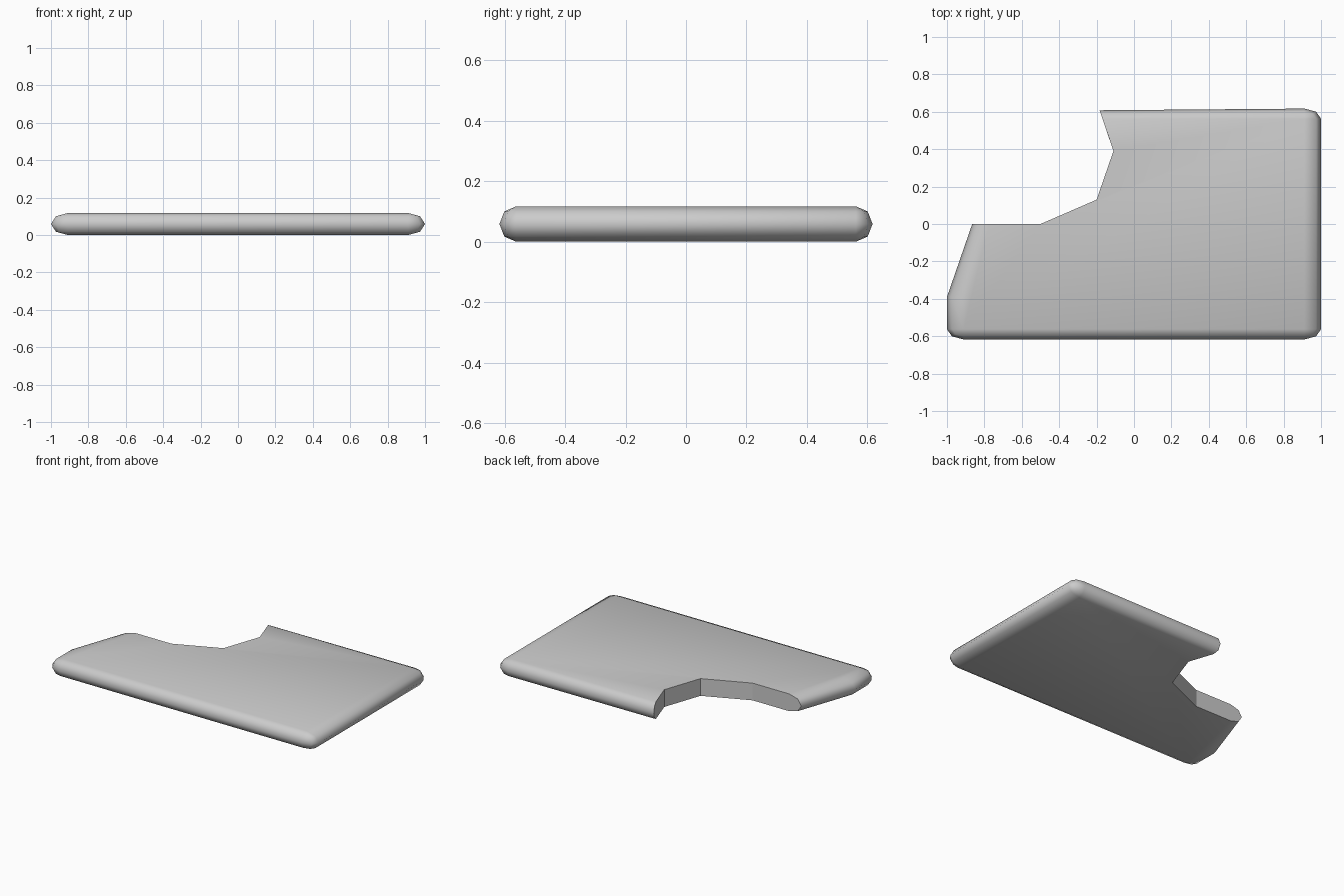
import bpy, bmesh, math

if "Cube" in bpy.data.objects:
    bpy.data.objects.remove(bpy.data.objects["Cube"])

RX, RY, RZ = 0.09, 0.055, 0.0585   # edge rounding radii
CX, CY = 0.91, 0.562               # flat core half sizes


def corner(x, y, start):
    """Quarter-round corner in two steps, counter-clockwise."""
    return [(x, y, RX * math.cos(math.radians(a)), RY * math.sin(math.radians(a)))
            for a in (start, start + 45, start + 90)]


# Outline as core point plus outward offset, counter-clockwise from above
outline = corner(-CX, -CY, 180) + corner(CX, -CY, 270) + corner(CX, CY, 0)
notch_start = len(outline)
outline += [
    (-0.168, CY, -0.016, 0.046),   # back tip of the notch
    (-0.11, 0.39, 0, 0),
    (-0.20, 0.13, 0, 0),
    (-0.50, 0.0, 0, 0),
    (-0.775, 0.0, -RX, 0),         # left tip of the notch
]
notch_end = len(outline) - 1
outline.append((-CX, -0.39, -RX, 0))

# Stack of rings through the half-round edge profile
bm = bmesh.new()
rings = []
for a in (-90, -45, 0, 45, 90):
    f, z = math.cos(math.radians(a)), RZ * (1 + math.sin(math.radians(a)))
    rings.append([bm.verts.new((x + f * ox, y + f * oy, z)) for x, y, ox, oy in outline])

n = len(outline)
walls = []
for lo, hi in zip(rings, rings[1:]):
    for i in range(n):
        j = (i + 1) % n
        face = bm.faces.new((lo[i], lo[j], hi[j], hi[i]))
        face.smooth = True
        if notch_start <= i < notch_end:
            walls.append(face)
for ring in (rings[0][::-1], rings[-1]):
    bm.faces.new(ring).smooth = True

# Flat notch walls with crisp borders
for face in walls:
    face.smooth = False
    for e in face.edges:
        e.smooth = False

bmesh.ops.remove_doubles(bm, verts=bm.verts, dist=1e-4)
bmesh.ops.recalc_face_normals(bm, faces=bm.faces)

mesh = bpy.data.meshes.new("notched_slab")
bm.to_mesh(mesh)
bm.free()
slab = bpy.data.objects.new("notched_slab", mesh)
bpy.context.collection.objects.link(slab)
